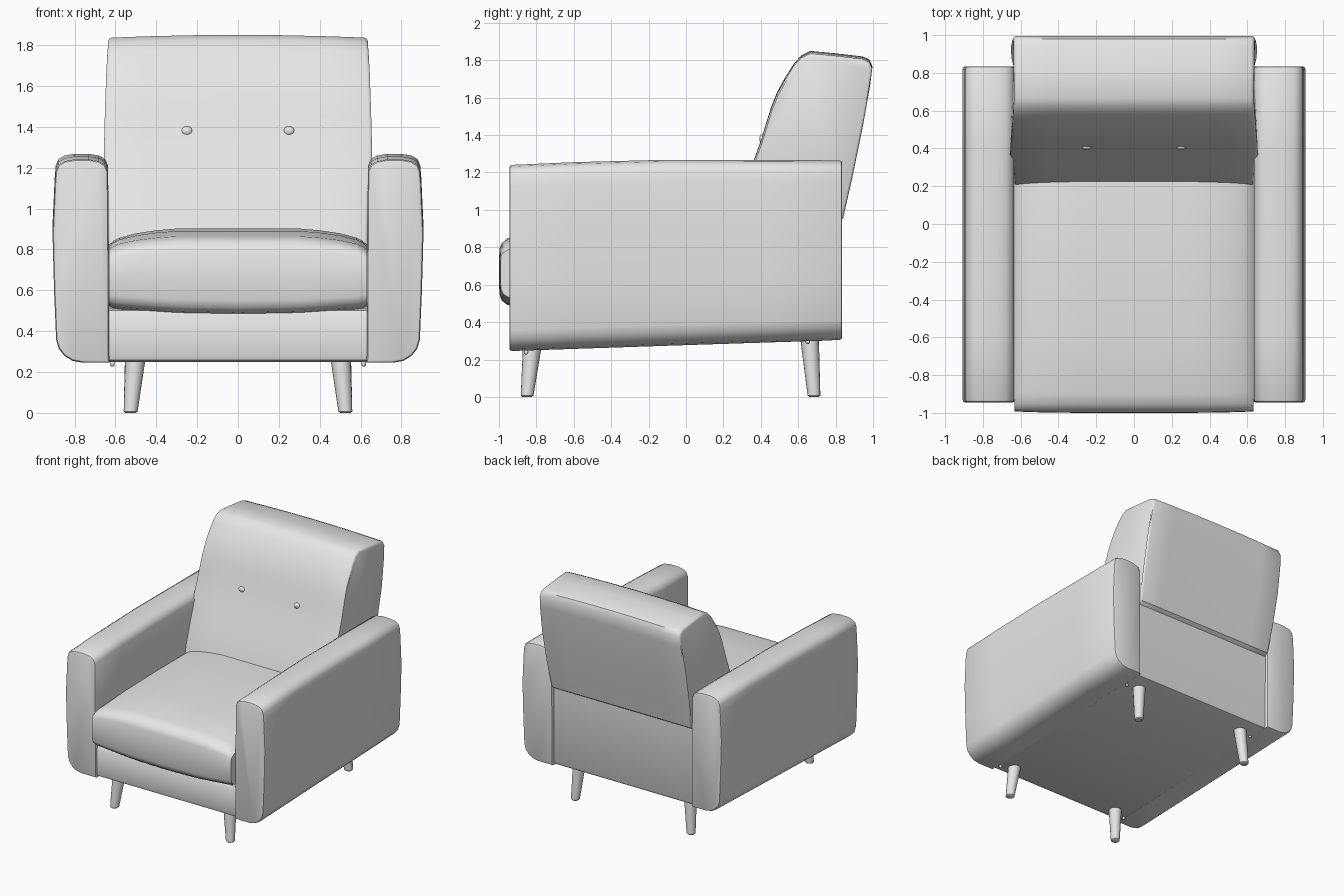
import bpy, bmesh, math
from mathutils import Vector

if "Cube" in bpy.data.objects:
    bpy.data.objects.remove(bpy.data.objects["Cube"])

grey = bpy.data.materials.new("grey upholstery")
grey.diffuse_color = (0.8, 0.8, 0.8, 1)
grey.use_nodes = True
grey.node_tree.nodes["Principled BSDF"].inputs["Base Color"].default_value = grey.diffuse_color


def finish(name, bm, angle=38):
    bmesh.ops.recalc_face_normals(bm, faces=bm.faces)
    me = bpy.data.meshes.new(name)
    bm.to_mesh(me)
    bm.free()
    ob = bpy.data.objects.new(name, me)
    bpy.context.collection.objects.link(ob)
    me.materials.append(grey)
    bpy.ops.object.select_all(action='DESELECT')
    ob.select_set(True)
    bpy.context.view_layer.objects.active = ob
    bpy.ops.object.shade_smooth_by_angle(angle=math.radians(angle))
    return ob


def loft(name, rings, angle=38):
    """Skin a list of equal-length point rings and cap both ends."""
    bm = bmesh.new()
    vs = [[bm.verts.new(p) for p in r] for r in rings]
    n = len(vs[0])
    for a, b in zip(vs, vs[1:]):
        for i in range(n):
            j = (i + 1) % n
            bm.faces.new((a[i], a[j], b[j], b[i]))
    bm.faces.new(vs[0][::-1])
    bm.faces.new(vs[-1])
    return finish(name, bm, angle)


def interp(table, t):
    """Piecewise linear lookup."""
    if t <= table[0][0]:
        return table[0][1]
    for (a, va), (b, vb) in zip(table, table[1:]):
        if t <= b:
            return va + (vb - va) * (t - a) / (b - a)
    return table[-1][1]


def inset(profile, d):
    """Pull a profile towards its middle by d on each side."""
    lo = [min(p[k] for p in profile) for k in (0, 1)]
    hi = [max(p[k] for p in profile) for k in (0, 1)]
    return [tuple((lo[k] + hi[k]) / 2 + (p[k] - (lo[k] + hi[k]) / 2)
                  * (1 - 2 * d / (hi[k] - lo[k])) for k in (0, 1)) for p in profile]


# Arms: front-view profile run from front to back, floor line rising to the rear
arm = [(0.63, 0.245), (0.76, 0.245), (0.81, 0.255), (0.85, 0.28), (0.877, 0.315),
       (0.89, 0.36), (0.9, 0.6), (0.908, 0.9), (0.897, 1.15), (0.892, 1.21),
       (0.88, 1.242), (0.85, 1.261), (0.8, 1.27), (0.73, 1.27), (0.68, 1.261),
       (0.65, 1.243), (0.636, 1.21), (0.633, 0.9)]
top_line = [(-0.945, 1.24), (-0.6, 1.255), (-0.1, 1.268), (0.835, 1.265)]
stations = [(-0.945, 0.014), (-0.941, 0.005), (-0.93, 0), (-0.6, 0), (-0.1, 0),
            (0.4, 0), (0.82, 0), (0.831, 0.005), (0.835, 0.014)]
for side, label in ((1, "right"), (-1, "left")):
    rings = []
    for y, d in stations:
        zb = 0.245 + 0.06 * (y + 0.945) / 1.78
        zt = interp(top_line, y)
        rings.append([(side * x, y, zb + (z - 0.245) / 1.025 * (zt - zb))
                      for x, z in inset(arm, d)])
    loft(label + "_arm", rings)

# Base frame with front rail and rear panel, side profile run across x
frame = [(-0.93, 0.28), (-0.922, 0.258), (-0.9, 0.248), (0.78, 0.302), (0.8, 0.31),
         (0.81, 0.33), (0.81, 1.0), (0.7, 1.0), (0.5, 0.6), (-0.88, 0.51),
         (-0.915, 0.5), (-0.93, 0.475)]
loft("base_frame", [[(x, y, z) for y, z in frame] for x in (-0.635, 0.635)])

# Seat cushion: side profile, crowned towards the middle
seat = [(-0.9, 0.48), (-0.955, 0.492), (-0.985, 0.515), (-0.998, 0.55), (-1, 0.67),
        (-0.998, 0.79), (-0.985, 0.822), (-0.955, 0.848), (-0.9, 0.864), (-0.6, 0.89),
        (-0.2, 0.902), (0.2, 0.9), (0.45, 0.88), (0.45, 0.48)]
crown_top = [(0, 1), (0.3, 1), (0.4, 0.96), (0.5, 0.89), (0.58, 0.79), (0.61, 0.72), (0.632, 0.62)]
crown_low = [(0, 1), (0.3, 0.97), (0.6, 0.86), (0.632, 0.8)]
xs = [0, 0.15, 0.3, 0.4, 0.5, 0.58, 0.61, 0.632]
xs = [-x for x in xs[:0:-1]] + xs
rings = []
for x in xs:
    a = abs(x)
    pull = 0.008 * (a / 0.632) ** 4
    rings.append([(x, y + pull, 0.69 + (z - 0.69) * interp(crown_top if z > 0.69 else crown_low, a))
                  for y, z in seat])
loft("seat_cushion", rings)

# Back cushion: leaning side profile run across x
back = [(0.2, 0.8), (0.225, 0.9), (0.29, 1.08), (0.36, 1.26), (0.4, 1.37), (0.427, 1.46),
        (0.455, 1.55), (0.487, 1.63), (0.525, 1.7), (0.575, 1.78), (0.615, 1.825),
        (0.665, 1.85), (0.8, 1.837), (0.945, 1.82), (0.98, 1.805), (0.996, 1.77),
        (0.985, 1.68), (0.945, 1.45), (0.89, 1.18), (0.84, 0.955), (0.825, 0.945), (0.6, 0.8)]
width = [(0.8, 0.632), (1.1, 0.64), (1.26, 0.656), (1.4, 0.654), (1.7, 0.644), (1.85, 0.634)]
rings = []
for s, d in ((-1, 0.016), (-0.993, 0.006), (-0.975, 0), (-0.7, 0), (-0.35, 0), (0, 0),
             (0.35, 0), (0.7, 0), (0.975, 0), (0.993, 0.006), (1, 0.016)):
    rings.append([(s * interp(width, z), y, z - 0.014 * s * s * max(0, (z - 0.9) / 0.95))
                  for y, z in inset(back, d)])
loft("back_cushion", rings)


def ball(name, loc, scale):
    bm = bmesh.new()
    bmesh.ops.create_uvsphere(bm, u_segments=16, v_segments=10, radius=1)
    for v in bm.verts:
        v.co = Vector([v.co[k] * scale[k] + loc[k] for k in range(3)])
    finish(name, bm, 60)


# Tapered splayed legs: rings of 16 sides from floor to frame
def leg(name, foot, head):
    foot, head = Vector(foot), Vector(head)
    rings = []
    for t, r in ((0, 0.026), (0.025, 0.034), (0.5, 0.042), (1, 0.05)):
        c = foot.lerp(head, t)
        rings.append([(c.x + r * math.cos(i * math.pi / 8),
                       c.y + r * math.sin(i * math.pi / 8), c.z) for i in range(16)])
    loft(name, rings)


for side, label in ((1, "right"), (-1, "left")):
    leg("front_leg_" + label, (side * 0.526, -0.85, 0), (side * 0.502, -0.822, 0.27))
    leg("rear_leg_" + label, (side * 0.526, 0.685, 0), (side * 0.502, 0.66, 0.32))
    # Small studs under the frame and buttons on the back
    ball("front_stud_" + label, (side * 0.615, -0.855, 0.24), (0.012, 0.012, 0.014))
    ball("rear_stud_" + label, (side * 0.615, 0.65, 0.296), (0.012, 0.012, 0.014))
    ball("back_button_" + label, (side * 0.25, 0.408, 1.38), (0.027, 0.016, 0.023))
